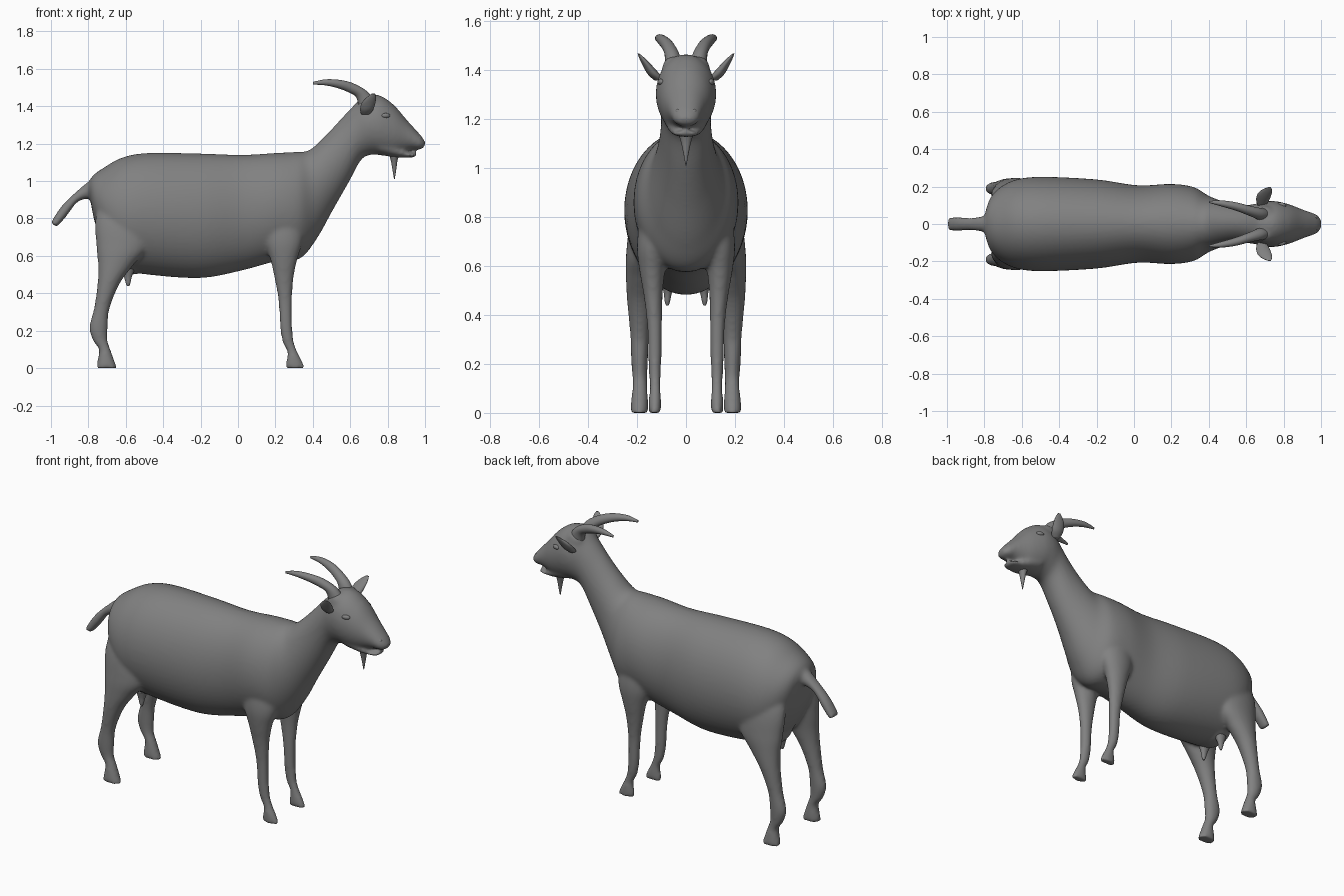
import bpy, bmesh, math
from mathutils import Vector, Matrix

N = 56  # points per ring
grey = bpy.data.materials.new("dark_grey")
grey.diffuse_color = (0.22, 0.22, 0.22, 1)


def catmull(rows, steps=6):
    """Smoothly interpolate a list of section rows."""
    rows = [Vector(r) for r in rows]
    out = []
    for i in range(len(rows) - 1):
        a, b, c, d = rows[max(i - 1, 0)], rows[i], rows[i + 1], rows[min(i + 2, len(rows) - 1)]
        for k in range(steps):
            t = k / steps
            out.append(b + (c - a) * (0.5 * t) + (a * 2 - b * 5 + c * 4 - d) * (0.5 * t * t)
                       + (b * 3 - a - c * 3 + d) * (0.5 * t ** 3))
    return out + [rows[-1]]


def loft(bm, rows, side=1, n=N):
    """Skin elliptical sections (x1, z1, x2, z2, half width in y, centre y)."""
    rings = []
    for x1, z1, x2, z2, w, yc in catmull(rows):
        ring = []
        for i in range(n):
            a = 2 * math.pi * i / n
            c = math.cos(a)
            ring.append(bm.verts.new(((x1 + x2) / 2 + (x1 - x2) / 2 * c,
                                      side * (yc + max(w, 0.001) * math.sin(a)),
                                      (z1 + z2) / 2 + (z1 - z2) / 2 * c)))
        rings.append(ring)
    for r, q in zip(rings, rings[1:]):
        for i in range(n):
            j = (i + 1) % n
            bm.faces.new((r[i], r[j], q[j], q[i]))
    bm.faces.new(rings[0])
    bm.faces.new(rings[-1])


def ball(bm, loc, size, rot=0.0):
    m = Matrix.Translation(loc) @ Matrix.Rotation(rot, 4, 'Z') @ Matrix.Diagonal((*size, 1))
    bmesh.ops.create_uvsphere(bm, u_segments=24, v_segments=14, radius=1, matrix=m)


def finish(name, bm):
    bmesh.ops.recalc_face_normals(bm, faces=bm.faces)
    me = bpy.data.meshes.new(name)
    bm.to_mesh(me)
    bm.free()
    me.materials.append(grey)
    ob = bpy.data.objects.new(name, me)
    bpy.context.collection.objects.link(ob)
    me.polygons.foreach_set("use_smooth", [True] * len(me.polygons))
    return ob


def leg(rows):
    """Rows of z, back x, front x, inner y, outer y -> loft sections."""
    return [(x0, z, x1, z, (y1 - y0) / 2, (y0 + y1) / 2) for z, x0, x1, y0, y1 in rows]


# torso, neck and head: top point, bottom point, half width
trunk = [
    (-.80, .99, -.79, .90, .06), (-.775, 1.03, -.76, .76, .14), (-.72, 1.07, -.70, .63, .20),
    (-.62, 1.125, -.62, .53, .24), (-.48, 1.15, -.48, .50, .252), (-.20, 1.147, -.20, .482, .238),
    (.02, 1.14, .02, .522, .207), (.20, 1.15, .20, .57, .214), (.31, 1.156, .33, .585, .197),
    (.38, 1.165, .42, .69, .15), (.46, 1.235, .51, .85, .118), (.54, 1.32, .59, .99, .103),
    (.61, 1.395, .66, 1.115, .105), (.67, 1.45, .72, 1.142, .12), (.75, 1.46, .765, 1.137, .122),
    (.83, 1.41, .83, 1.135, .105), (.90, 1.33, .89, 1.155, .08), (.95, 1.275, .93, 1.167, .064),
    (.985, 1.235, .965, 1.168, .052), (1.003, 1.205, .992, 1.175, .03)]
jaw = [(.76, 1.25, .76, 1.14, .09), (.84, 1.2, .84, 1.127, .075), (.90, 1.158, .90, 1.126, .057),
       (.94, 1.152, .935, 1.126, .046), (.962, 1.15, .952, 1.133, .028)]
front_leg = leg([
    (.95, .14, .30, .06, .14), (.80, .125, .34, .06, .185), (.68, .14, .345, .07, .2),
    (.58, .173, .317, .086, .19), (.48, .195, .297, .095, .173), (.36, .216, .289, .098, .159),
    (.22, .225, .290, .100, .154), (.14, .238, .299, .103, .15), (.09, .263, .316, .103, .149),
    (.05, .26, .337, .101, .152), (0, .252, .36, .101, .152)])
hind_leg = leg([
    (.98, -.72, -.54, .06, .15), (.80, -.762, -.46, .08, .222), (.65, -.757, -.48, .10, .244),
    (.55, -.748, -.56, .12, .245), (.45, -.751, -.633, .136, .24), (.32, -.77, -.686, .151, .228),
    (.22, -.795, -.696, .155, .224), (.15, -.777, -.698, .158, .219), (.10, -.744, -.682, .158, .219),
    (.05, -.75, -.664, .154, .224), (0, -.759, -.646, .153, .228)])
tail = [(-.72, 1.04, -.72, .90, .045), (-.80, .997, -.80, .905, .042), (-.88, .93, -.86, .885, .034),
        (-.95, .858, -.92, .808, .038), (-1.003, .775, -.967, .755, .038)]

# body skin: all the lofts fused into one smooth surface
bm = bmesh.new()
for rows in (trunk, jaw, tail):
    loft(bm, [(*r, 0) for r in rows])
for s in (1, -1):
    loft(bm, front_leg, s)
    loft(bm, hind_leg, s)
    ball(bm, (.70, s * .055, 1.39), (.06, .045, .065))  # horn bosses
ball(bm, (-.57, 0, .59), (.11, .13, .09))  # udder
body = finish("goat_body", bm)
rm = body.modifiers.new("fuse", 'REMESH')
rm.mode = 'VOXEL'
rm.voxel_size = 0.01
rm.use_smooth_shade = True
sm = body.modifiers.new("soften", 'SMOOTH')
sm.factor = 0.5
sm.iterations = 10

# paired parts: sections on the +y side, mirrored to -y
pairs = {
    "horns": [(.73, 1.43, .645, 1.40, .035, .05), (.69, 1.48, .63, 1.45, .03, .058),
              (.62, 1.521, .59, 1.475, .026, .075), (.55, 1.54, .53, 1.498, .022, .095),
              (.47, 1.544, .465, 1.512, .016, .11), (.40, 1.53, .402, 1.516, .005, .118)],
    "ears": [(.66, 1.355, .70, 1.355, .022, .105), (.653, 1.38, .722, 1.38, .025, .13),
             (.66, 1.415, .735, 1.42, .019, .158), (.685, 1.445, .738, 1.45, .011, .18),
             (.715, 1.467, .733, 1.467, .003, .195)],
    "teats": [(-.625, .53, -.55, .53, .03, .07), (-.61, .49, -.567, .49, .017, .074),
              (-.60, .455, -.575, .455, .011, .076), (-.593, .438, -.582, .438, .005, .076)],
}
for name, rows in pairs.items():
    bm = bmesh.new()
    for s in (1, -1):
        loft(bm, rows, s, 20)
    finish(name, bm)

# eyes and nostrils
bm = bmesh.new()
for s in (1, -1):
    ball(bm, (.79, s * .103, 1.35), (.024, .012, .013), -s * .25)
finish("eyes", bm)
bm = bmesh.new()
for s in (1, -1):
    ball(bm, (.968, s * .037, 1.228), (.014, .007, .011), -s * .6)
finish("nostrils", bm)

# beard
bm = bmesh.new()
loft(bm, [(.805, 1.15, .865, 1.15, .035, 0), (.817, 1.11, .853, 1.11, .022, 0),
          (.826, 1.06, .846, 1.06, .011, 0), (.834, 1.01, .838, 1.01, .002, 0)], 1, 20)
finish("beard", bm)
